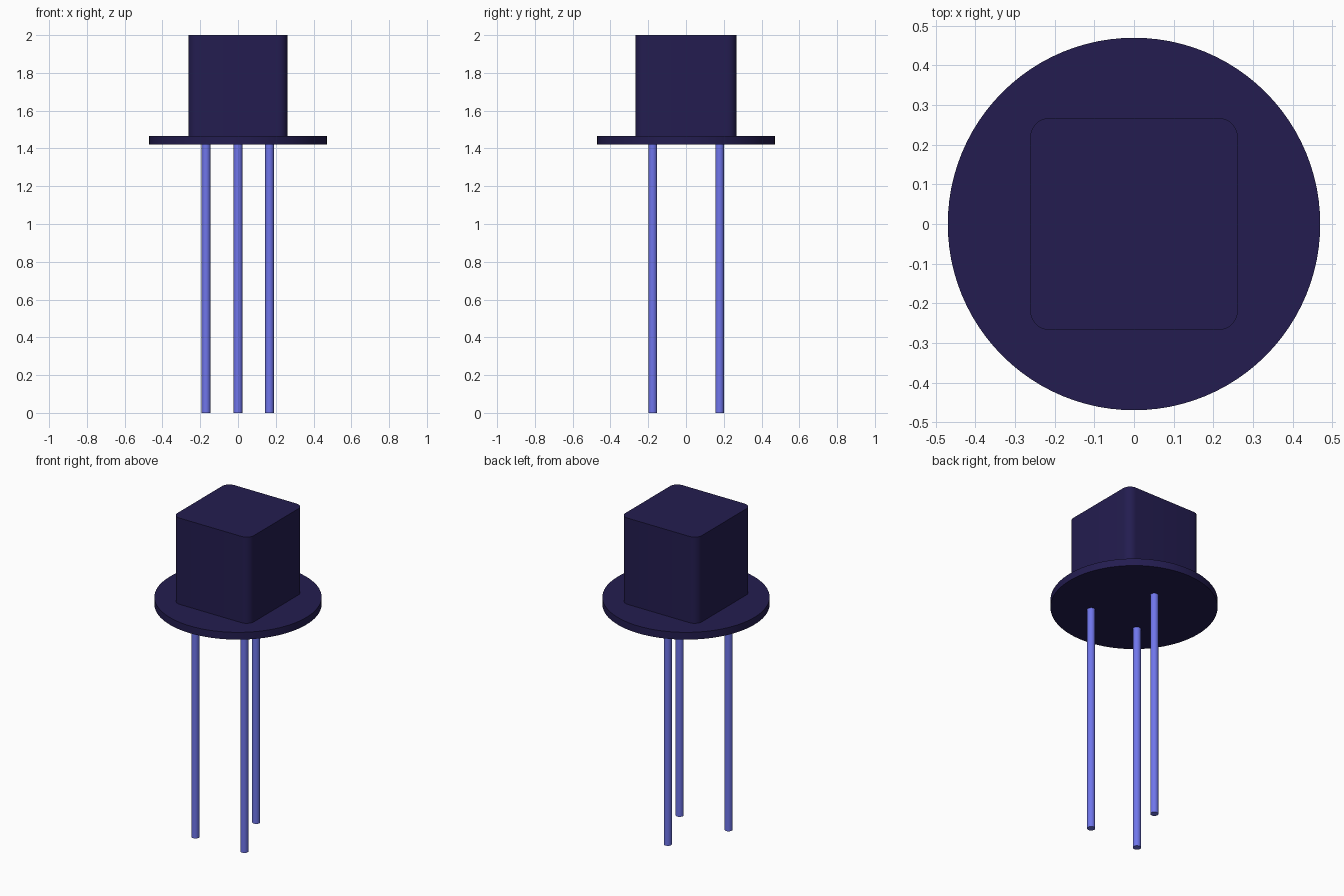
import bpy, bmesh, math

if "Cube" in bpy.data.objects:
    bpy.data.objects.remove(bpy.data.objects["Cube"])


def material(name, color):
    m = bpy.data.materials.new(name)
    m.diffuse_color = color
    m.use_nodes = True
    m.node_tree.nodes["Principled BSDF"].inputs["Base Color"].default_value = m.diffuse_color
    return m


dark = material("dark_body", (0.017, 0.012, 0.08, 1))
blue = material("blue_lead", (0.16, 0.18, 0.83, 1))


def prism(name, outline, z0, z1, mat):
    """Extrude a closed outline from z0 to z1, sharp rims and smooth sides."""
    bm = bmesh.new()
    face = bm.faces.new([bm.verts.new((x, y, z0)) for x, y in outline])
    ext = bmesh.ops.extrude_face_region(bm, geom=[face], use_keep_orig=True)
    top = [v for v in ext["geom"] if isinstance(v, bmesh.types.BMVert)]
    bmesh.ops.translate(bm, verts=top, vec=(0, 0, z1 - z0))
    bmesh.ops.recalc_face_normals(bm, faces=bm.faces)
    mesh = bpy.data.meshes.new(name)
    bm.to_mesh(mesh)
    bm.free()
    mesh.materials.append(mat)
    obj = bpy.data.objects.new(name, mesh)
    bpy.context.collection.objects.link(obj)
    bpy.ops.object.select_all(action='DESELECT')
    obj.select_set(True)
    bpy.context.view_layer.objects.active = obj
    bpy.ops.object.shade_smooth_by_angle(angle=math.radians(30))
    return obj


def circle(cx, cy, r, n):
    return [(cx + r * math.cos(2 * math.pi * i / n),
             cy + r * math.sin(2 * math.pi * i / n)) for i in range(n)]


def rounded_rect(hx, hy, r, steps=8):
    pts = []
    for q, (sx, sy) in enumerate([(1, 1), (-1, 1), (-1, -1), (1, -1)]):
        for i in range(steps + 1):
            a = math.pi / 2 * (q + i / steps)
            pts.append((sx * (hx - r) + r * math.cos(a),
                        sy * (hy - r) + r * math.sin(a)))
    return pts


# Round flange
prism("flange", circle(0, 0, 0.47, 96), 1.42, 1.465, dark)

# Block with rounded vertical edges, seated on the flange
prism("body_block", rounded_rect(0.262, 0.268, 0.05), 1.465, 2.0, dark)

# Three leads: two in front, one at the back
for name, x, y in [("lead_left", -0.169, -0.176),
                   ("lead_right", 0.167, -0.176),
                   ("lead_back", 0.0, 0.178)]:
    prism(name, circle(x, y, 0.023, 24), 0.0, 1.42, blue)
